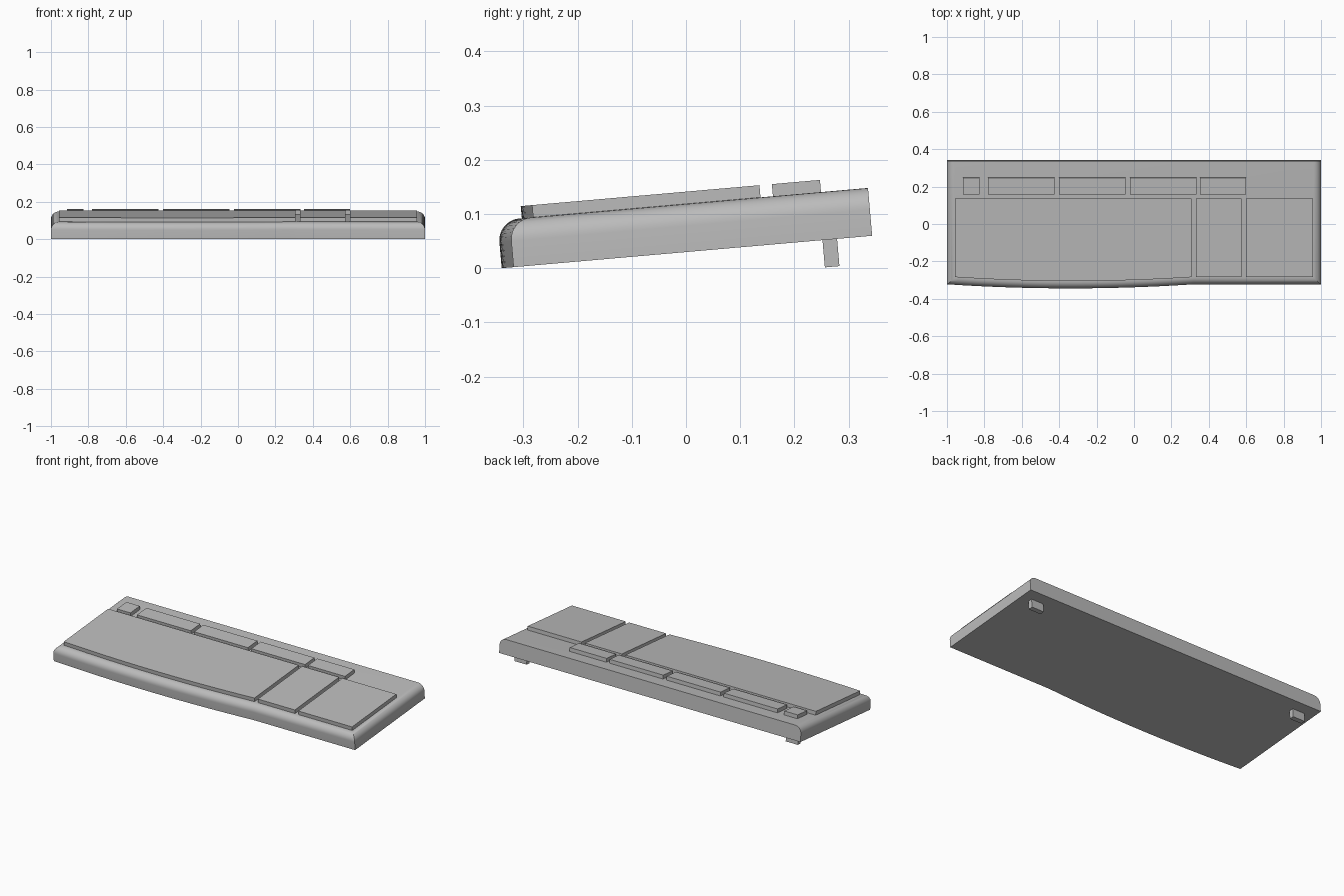
import bpy, bmesh, math
from mathutils import Matrix

if "Cube" in bpy.data.objects:
    bpy.data.objects.remove(bpy.data.objects["Cube"])

# The whole keyboard is modelled flat, then tilted about its front edge
TILT = Matrix.Translation((0, -0.34, 0)) @ Matrix.Rotation(math.radians(5), 4, "X")
BACK, DECK, KEY_TOP = 0.686, 0.0885, 0.111

grey = bpy.data.materials.new("light_grey")
grey.use_nodes = True
colour = (0.5, 0.5, 0.5, 1)
grey.diffuse_color = colour
grey.node_tree.nodes["Principled BSDF"].inputs["Base Color"].default_value = colour


def bowed_edge(x0, x1, y_ends, bulge, steps=24):
    """Front edge from x0 to x1 that bows forward by bulge."""
    return [(x0 + (x1 - x0) * i / steps,
             y_ends - bulge * (1 - (2 * i / steps - 1) ** 2)) for i in range(steps + 1)]


def rectangle(x0, x1, y0, y1):
    return [(x0, y0), (x1, y0), (x1, y1), (x0, y1)]


def prism(name, outline, z0, z1, round_radius=0):
    """Extrude an outline; optionally round every top edge except the back."""
    bm = bmesh.new()
    base = bm.faces.new([bm.verts.new((x, y, z0)) for x, y in outline])
    top = bmesh.ops.extrude_face_region(bm, geom=[base])["geom"]
    verts = [g for g in top if isinstance(g, bmesh.types.BMVert)]
    bmesh.ops.translate(bm, verts=verts, vec=(0, 0, z1 - z0))
    bmesh.ops.recalc_face_normals(bm, faces=bm.faces[:])
    if round_radius:
        edges = [e for e in bm.edges
                 if all(v.co.z > z1 - 0.001 for v in e.verts)
                 and not all(v.co.y > BACK - 0.001 for v in e.verts)]
        bmesh.ops.bevel(bm, geom=edges, offset=round_radius, segments=8,
                        profile=0.5, affect="EDGES", clamp_overlap=False)
    bm.transform(TILT)
    mesh = bpy.data.meshes.new(name)
    bm.to_mesh(mesh)
    bm.free()
    mesh.materials.append(grey)
    obj = bpy.data.objects.new(name, mesh)
    bpy.context.collection.objects.link(obj)
    bpy.ops.object.select_all(action="DESELECT")
    obj.select_set(True)
    bpy.context.view_layer.objects.active = obj
    bpy.ops.object.shade_smooth_by_angle(angle=math.radians(30))
    return obj


# Case with rounded front and sides
prism("case", bowed_edge(-1, 0.32, 0.022, 0.022) + [(1, 0.022), (1, BACK), (-1, BACK)],
      0, DECK, 0.04)

# Key blocks
prism("main_key_block", bowed_edge(-0.957, 0.308, 0.066, 0.021) + [(0.308, 0.487), (-0.957, 0.487)],
      DECK, KEY_TOP)
prism("navigation_key_block", rectangle(0.331, 0.576, 0.066, 0.487), DECK, KEY_TOP)
prism("number_pad_block", rectangle(0.599, 0.956, 0.066, 0.487), DECK, KEY_TOP)

# Top row of key groups
top_row = {"escape_key": (-0.914, -0.825), "function_keys_left": (-0.781, -0.424),
           "function_keys_middle": (-0.402, -0.045), "function_keys_right": (-0.022, 0.334),
           "system_keys": (0.354, 0.599)}
for name, (x0, x1) in top_row.items():
    prism(name, rectangle(x0, x1, 0.51, 0.599), DECK, KEY_TOP)

# Feet under the back edge
for side, x in (("right", -0.9), ("left", 0.9)):
    prism(side + "_foot", rectangle(x - 0.04, x + 0.04, 0.594, 0.621), -0.0505, 0)
